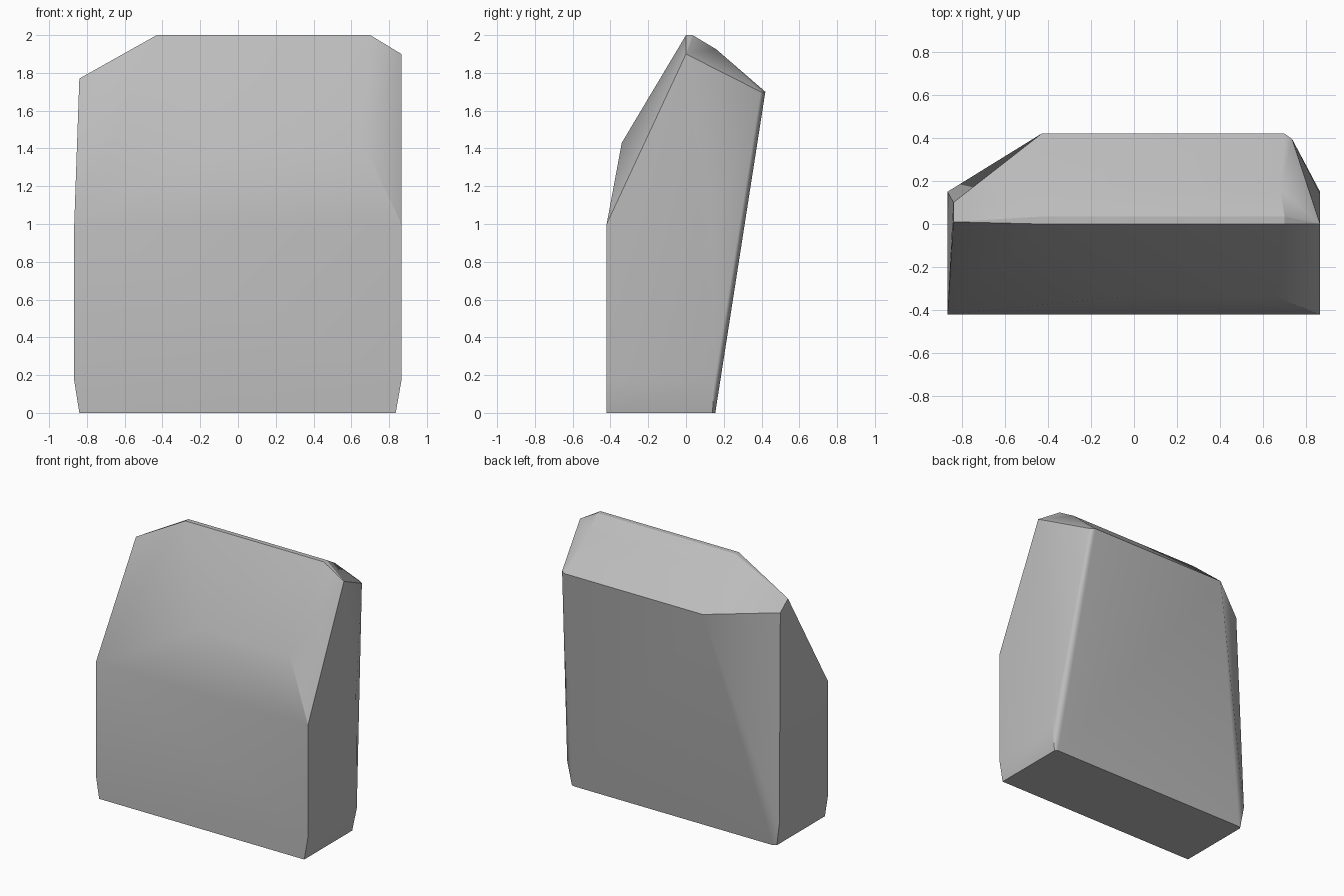
import bpy
import bmesh
import math

default_cube = bpy.data.objects.get("Cube")
if default_cube:
    bpy.data.objects.remove(default_cube, do_unlink=True)


def make_material(name, colour):
    material = bpy.data.materials.new(name)
    material.use_nodes = True
    material.diffuse_color = colour
    shader = next(n for n in material.node_tree.nodes if n.type == "BSDF_PRINCIPLED")
    shader.inputs["Base Color"].default_value = colour
    shader.inputs["Roughness"].default_value = 0.9
    return material


def level(z, left, right, front, back):
    """Four corners of a horizontal rectangle."""
    return [(x, y, z) for x in (left, right) for y in (front, back)]


def rail(left, right, y, z):
    """Two ends of an edge running across the block."""
    return [(left, y, z), (right, y, z)]


def build_hull(name, points, material):
    """Wrap a faceted solid around the corner points."""
    mesh = bpy.data.meshes.new(name)
    bm = bmesh.new()
    for point in points:
        bm.verts.new(point)
    hull = bmesh.ops.convex_hull(bm, input=bm.verts[:])
    loose = [v for v in bm.verts if not v.link_faces]
    bmesh.ops.delete(bm, geom=loose, context="VERTS")
    bmesh.ops.dissolve_limit(bm, angle_limit=math.radians(1),
                             verts=bm.verts[:], edges=bm.edges[:])
    bmesh.ops.recalc_face_normals(bm, faces=bm.faces[:])
    bm.to_mesh(mesh)
    bm.free()
    mesh.materials.append(material)
    obj = bpy.data.objects.new(name, mesh)
    bpy.context.collection.objects.link(obj)
    return obj


# Foot, narrowing slightly towards the ground
corners = level(0, -0.84, 0.835, -0.42, 0.14)
corners += rail(-0.82, 0.815, 0.155, 0)
corners += level(0.17, -0.867, 0.865, -0.42, 0.15)

# Front shoulder and the bulge above it
corners += rail(-0.867, 0.865, -0.42, 1)
corners += rail(-0.07, 0.66, -0.34, 1.43)

# Crest along the top
corners += rail(-0.43, 0.7, 0, 2)
corners += rail(-0.43, 0.7, 0.035, 2)
corners += rail(-0.4, 0.68, 0.16, 1.925)

# Overhanging back edge
corners += rail(-0.43, 0.7, 0.42, 1.7)
corners += [(0.735, 0.395, 1.7)]

# Cut corners at both ends of the crest
corners += [(-0.84, 0.01, 1.77), (-0.84, 0.1, 1.7)]
corners += [(0.865, 0, 1.9), (0.865, 0.14, 1)]

stone = make_material("grey stone", (0.5, 0.5, 0.5, 1))
rock = build_hull("rock", corners, stone)

# Soft shading on shallow facets, crisp main edges
bpy.ops.object.select_all(action="DESELECT")
rock.select_set(True)
bpy.context.view_layer.objects.active = rock
bpy.ops.object.shade_smooth_by_angle(angle=math.radians(30))
weighted = rock.modifiers.new("weighted_normals", "WEIGHTED_NORMAL")
weighted.keep_sharp = True
